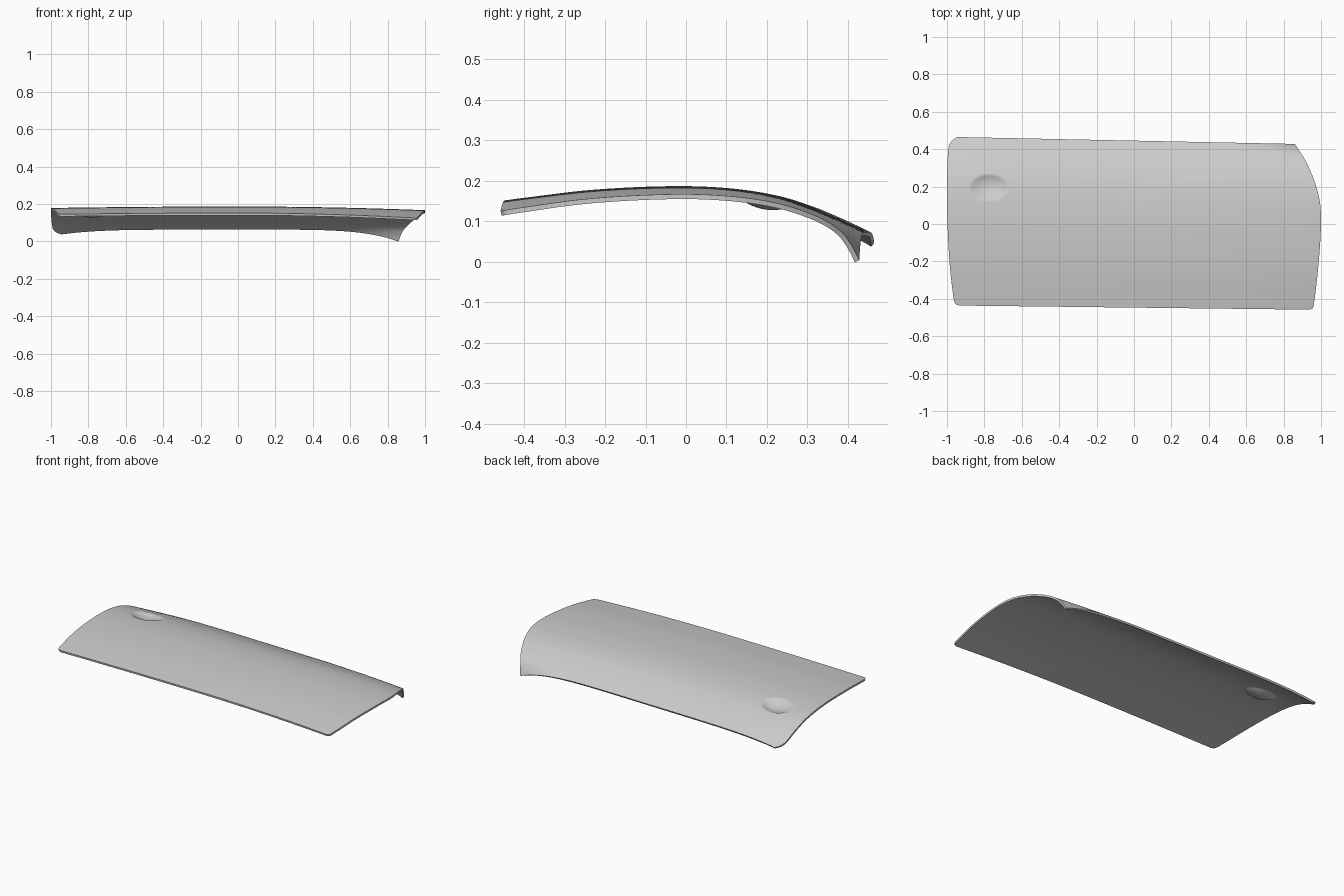
import bpy
import math

cube = bpy.data.objects.get("Cube")
if cube:
    bpy.data.objects.remove(cube, do_unlink=True)

# Cross-sections from front to back:
# (y left end, y right end, z left end, z middle, z right end, x left, x right)
SECTIONS = [
    (-.436, -.458, .146, .152, .126, -.935, .938),
    (-.428, -.450, .147, .153, .127, -.954, .955),
    (-.40, -.42, .151, .157, .132, -.964, .963),
    (-.22, -.24, .171, .178, .156, -.985, .984),
    (-.03, -.03, .179, .187, .167, -.996, .999),
    (.12, .11, .173, .181, .162, -1, .995),
    (.24, .22, .153, .162, .146, -1, .968),
    (.33, .30, .121, .134, .122, -.997, .936),
    (.385, .355, .094, .111, .096, -.994, .908),
    (.42, .39, .073, .095, .068, -.988, .885),
    (.446, .413, .058, .083, .034, -.972, .87),
    (.465, .428, .047, .074, .004, -.945, .86),
]
COLUMNS = 200


def station(i):
    return (SECTIONS[i][0] + SECTIONS[i][1]) / 2


def slope(i, k):
    a, b = max(i - 1, 0), min(i + 1, len(SECTIONS) - 1)
    return (SECTIONS[b][k] - SECTIONS[a][k]) / (station(b) - station(a))


def blend(i, t):
    """Smooth section between control sections i and i + 1."""
    d = station(i + 1) - station(i)
    row = []
    for k in range(len(SECTIONS[i])):
        p, q = SECTIONS[i][k], SECTIONS[i + 1][k]
        m, n = slope(i, k) * d, slope(i + 1, k) * d
        row.append(p + t * (m + t * (3 * (q - p) - 2 * m - n + t * (2 * (p - q) + m + n))))
    return row


def dimple(x, y):
    """Oval finger hollow near the right rear corner."""
    r = math.hypot((x + .775) / .1, (y - .195) / .07)
    return .025 * (1 - r * r) if r < 1 else 0


# Sample the sections densely enough for the hollow
rows = []
for i in range(len(SECTIONS) - 1):
    steps = max(4, int((station(i + 1) - station(i)) / .007))
    rows += [blend(i, j / steps) for j in range(steps)]
rows.append(list(SECTIONS[-1]))

# Curved panel skin
verts = []
for ya, yb, za, zm, zb, xa, xb in rows:
    # the crown is broad, the drop at the rear corners is local
    power = 2 + 3 * max(0, min(1, (ya - .1) / .35))
    for c in range(COLUMNS + 1):
        f = c / COLUMNS
        u = 2 * f - 1
        x = xa + (xb - xa) * f
        y = ya + (yb - ya) * f
        end = za if u < 0 else zb
        z = zm + (end - zm) * abs(u) ** power
        verts.append((x, y, z - dimple(x, y)))

w = COLUMNS + 1
faces = [(r * w + c, r * w + c + 1, (r + 1) * w + c + 1, (r + 1) * w + c)
         for r in range(len(rows) - 1) for c in range(COLUMNS)]
mesh = bpy.data.meshes.new("curved_panel")
mesh.from_pydata(verts, [], faces)
panel = bpy.data.objects.new("curved_panel", mesh)
bpy.context.collection.objects.link(panel)

# Sheet thickness, kept under the outer skin
shell = panel.modifiers.new("thickness", "SOLIDIFY")
shell.thickness = .012
shell.offset = -1

# Plain grey finish
grey = bpy.data.materials.new("light_grey")
grey.use_nodes = True
colour = (.6, .6, .6, 1)
grey.diffuse_color = colour
grey.node_tree.nodes["Principled BSDF"].inputs["Base Color"].default_value = colour
mesh.materials.append(grey)

# Smooth skin with crisp rims
bpy.context.view_layer.objects.active = panel
panel.select_set(True)
bpy.ops.object.modifier_apply(modifier=shell.name)
bpy.ops.object.shade_smooth_by_angle(angle=math.radians(40))
